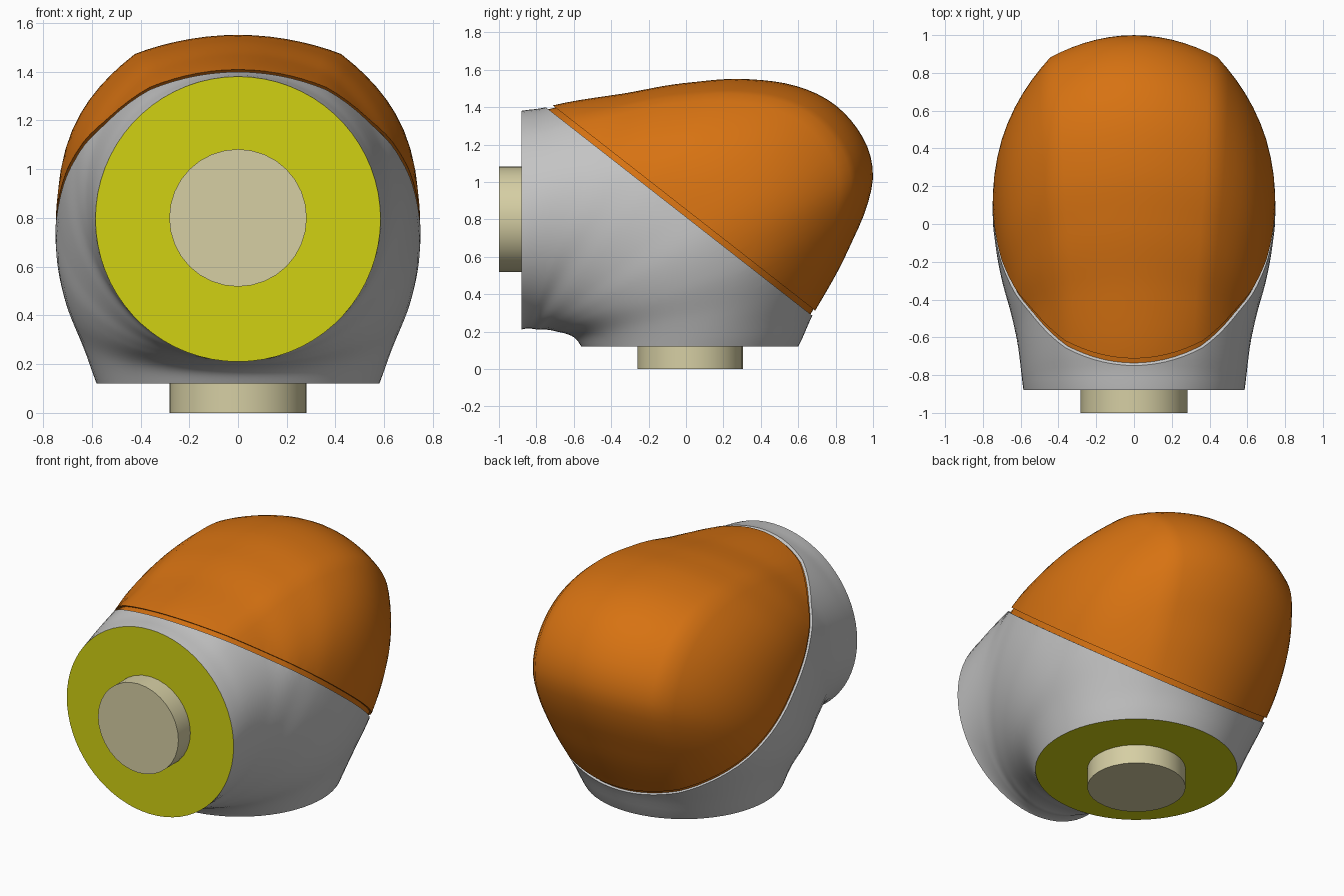
import bpy, bmesh, math
from mathutils import Vector

if "Cube" in bpy.data.objects:
    bpy.data.objects.remove(bpy.data.objects["Cube"])


def material(name, rgb):
    m = bpy.data.materials.new(name)
    m.diffuse_color = (*rgb, 1)
    m.use_nodes = True
    m.node_tree.nodes["Principled BSDF"].inputs["Base Color"].default_value = (*rgb, 1)
    return m


GREY = material("housing grey", (0.55, 0.55, 0.55))
ORANGE = material("cap orange", (0.68, 0.17, 0.006))
YELLOW = material("flange yellow", (0.64, 0.64, 0.006))
CREAM = material("post cream", (0.67, 0.62, 0.37))

# Elbow sections turn about the corner line where both flange planes meet
PIVOT_Y, PIVOT_Z = -0.88, 0.12
# (angle in degrees from the front flange, value)
OUTER = [(0, 1.26), (6, 1.287), (21.4, 1.45), (32, 1.662), (39.5, 1.854), (46.8, 2.03),
         (52.5, 2.118), (58.8, 2.14), (63.7, 2.097), (67.7, 2.0), (73.4, 1.826),
         (83.1, 1.581), (90, 1.48)]
INNER = [(0, 0.09), (30, 0.11), (45, 0.13), (66, 0.2), (80, 0.285), (90, 0.32)]
MIDDLE = [(0, 0.675), (20, 0.8), (30, 0.95), (40, 1.07), (50, 1.13), (60, 1.12),
          (70, 1.05), (80, 0.96), (90, 0.9)]
WIDTH = [(0, 0.585), (20, 0.62), (30, 0.66), (40, 0.71), (50, 0.74), (60, 0.747),
         (70, 0.71), (80, 0.64), (90, 0.58)]


def sample(table, a):
    """Smooth curve through the table."""
    def slope(i):
        lo, hi = max(i - 1, 0), min(i + 1, len(table) - 1)
        return (table[hi][1] - table[lo][1]) / (table[hi][0] - table[lo][0])
    i = 0
    while i < len(table) - 2 and a > table[i + 1][0]:
        i += 1
    (a0, v0), (a1, v1) = table[i], table[i + 1]
    h = a1 - a0
    t = (a - a0) / h
    return ((2 * t**3 - 3 * t**2 + 1) * v0 + (t**3 - 2 * t**2 + t) * h * slope(i)
            + (3 * t**2 - 2 * t**3) * v1 + (t**3 - t**2) * h * slope(i + 1))


QUARTER = 17   # segments per quarter section; step 10 lands on the shoulder
RINGS = 60


def outer_shape(phi, weight):
    """Quarter section, blended from round to a shouldered crown."""
    c, s = math.cos(phi), math.sin(phi)
    if c > 0.6:
        t = 0.87 * s / 0.797
        x = 1 - 0.4 * (t / 0.87) ** 2.4
    else:
        x, t = c, 1 - 0.13 * (c / 0.604) ** 2
    return c + (x - c) * weight, s + (t - s) * weight


def elbow(inset=0.0):
    bm = bmesh.new()
    rings = []
    for k in range(RINGS + 1):
        deg = 90 * k / RINGS
        th = math.radians(deg)
        weight = min(1.0, 1.25 * math.sin(2 * th))
        mid, w = sample(MIDDLE, deg), sample(WIDTH, deg) - inset
        out, inn = sample(OUTER, deg) - mid - inset, mid - sample(INNER, deg) - inset
        ring = []
        for j in range(4 * QUARTER):
            phi = math.pi / 2 * j / QUARTER
            c, s = math.cos(phi), math.sin(phi)
            if s > 0:
                x, t = outer_shape(math.asin(min(1.0, s)), weight)
                x, r = math.copysign(x, c) * w, mid + t * out
            else:
                x, r = c * w, mid + s * inn
            ring.append(bm.verts.new((x, PIVOT_Y + r * math.sin(th),
                                      PIVOT_Z + r * math.cos(th))))
        rings.append(ring)
    n = 4 * QUARTER
    for a, b in zip(rings, rings[1:]):
        for j in range(n):
            bm.faces.new((a[j], a[(j + 1) % n], b[(j + 1) % n], b[j]))
    # Flat flange faces take the second material
    for ring in (rings[0], rings[-1]):
        bm.faces.new(ring).material_index = 1
    return bm


SEAM = Vector((0, 0.782, 1)).normalized()


def trim(bm, z, above):
    """Cut along the slanted seam at height z on the axis and close the cut."""
    res = bmesh.ops.bisect_plane(bm, geom=bm.verts[:] + bm.edges[:] + bm.faces[:],
                                 dist=1e-5, plane_co=(0, 0, z), plane_no=SEAM,
                                 clear_inner=above, clear_outer=not above)
    edges = [e for e in res["geom_cut"] if isinstance(e, bmesh.types.BMEdge)]
    bmesh.ops.holes_fill(bm, edges=[e for e in edges if e.is_boundary], sides=0)


def finish(name, bm, mats):
    bmesh.ops.recalc_face_normals(bm, faces=bm.faces[:])
    me = bpy.data.meshes.new(name)
    bm.to_mesh(me)
    bm.free()
    for m in mats:
        me.materials.append(m)
    ob = bpy.data.objects.new(name, me)
    bpy.context.collection.objects.link(ob)
    smooth(ob)


def smooth(ob):
    bpy.ops.object.select_all(action="DESELECT")
    ob.select_set(True)
    bpy.context.view_layer.objects.active = ob
    bpy.ops.object.shade_smooth_by_angle(angle=math.radians(40))


# Housing below the seam
body = elbow()
trim(body, 0.813, above=False)
finish("elbow_housing", body, [GREY, YELLOW])

# Cap above the seam
cap = elbow()
trim(cap, 0.852, above=True)
finish("elbow_cap", cap, [ORANGE])

# Recessed lip filling the seam gap
lip = elbow(0.015)
trim(lip, 0.806, above=True)
trim(lip, 0.86, above=False)
finish("cap_lip", lip, [ORANGE])

# Connection posts on both flanges
for name, loc, rot in (("front_post", (0, -0.93, 0.8), (math.pi / 2, 0, 0)),
                       ("bottom_post", (0, 0.022, 0.07), (0, 0, 0))):
    bpy.ops.mesh.primitive_cylinder_add(vertices=32, radius=0.282, depth=0.14,
                                        location=loc, rotation=rot)
    post = bpy.context.object
    post.name = name
    post.data.materials.append(CREAM)
    smooth(post)
